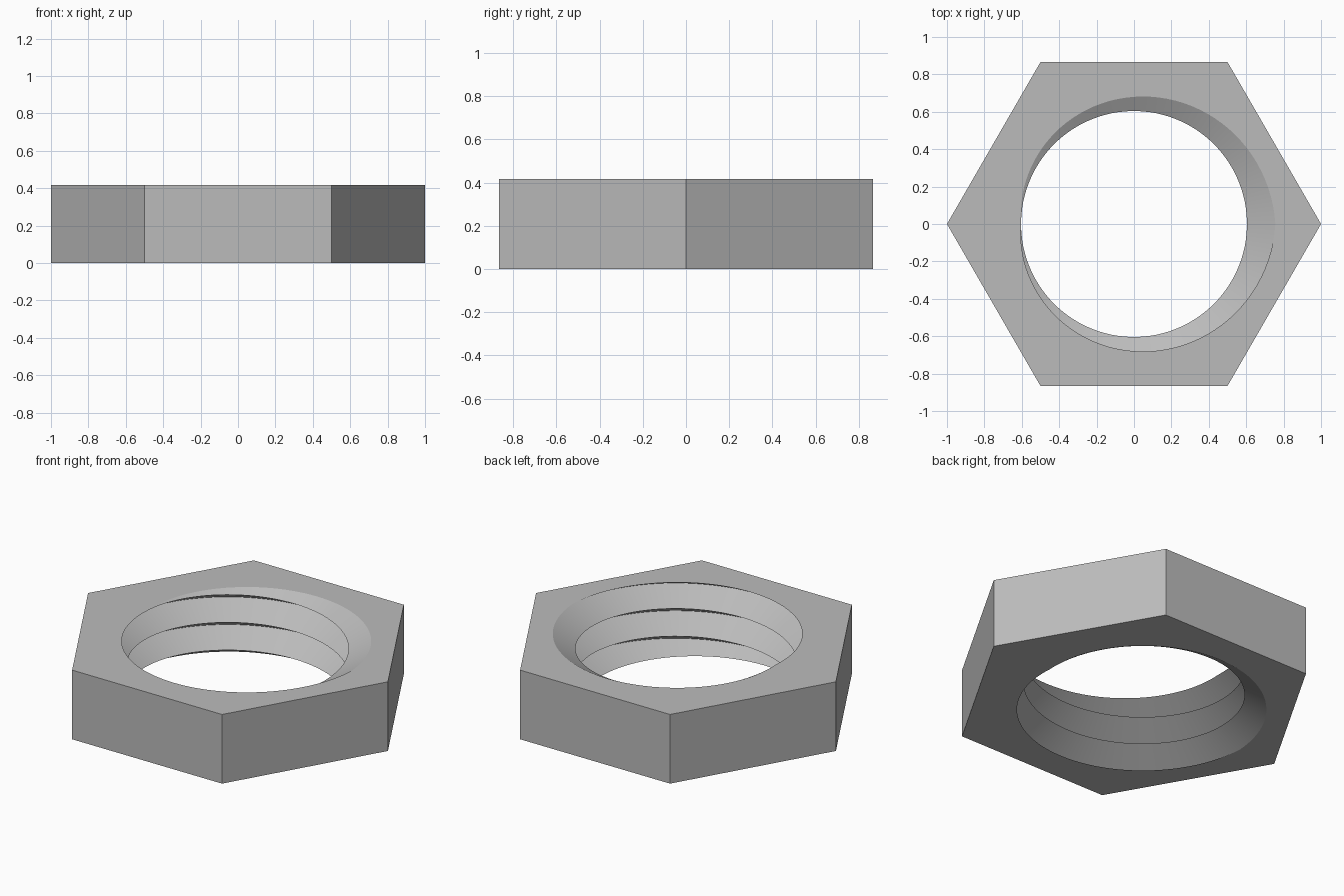
import bpy, bmesh, math
from mathutils import Vector

cube = bpy.data.objects.get("Cube")
if cube:
    bpy.data.objects.remove(cube, do_unlink=True)

HEIGHT = 0.417
PITCH = HEIGHT / 2.5
CREST, ROOT = 0.604, 0.756
SEGS = 96                      # steps per thread turn

steel = bpy.data.materials.new("grey_steel")
steel.use_nodes = True
colour = (0.5, 0.5, 0.5, 1)
steel.diffuse_color = colour
steel.node_tree.nodes["Principled BSDF"].inputs["Base Color"].default_value = colour

bm = bmesh.new()


def helix(radius, offset):
    """Right-handed helix, longer than the nut at both ends."""
    points = []
    for i in range(-SEGS * 2, SEGS * 4 + 1):
        turn = i / SEGS
        a = math.tau * turn
        points.append(bm.verts.new((radius * math.cos(a), radius * math.sin(a),
                                    PITCH * (turn + offset))))
    return points


# V-shaped internal thread: two flanks between the crest and the root helix
crest = helix(CREST, 0)
root = helix(ROOT, 0.5)
for i in range(len(crest) - 1):
    bm.faces.new((crest[i], crest[i + 1], root[i + 1], root[i]))
    if i + SEGS + 1 < len(crest):
        j = i + SEGS
        bm.faces.new((root[i], root[i + 1], crest[j + 1], crest[j]))

# Trim the thread flush with both end faces
for z, direction in ((0, -1), (HEIGHT, 1)):
    geom = bm.verts[:] + bm.edges[:] + bm.faces[:]
    bmesh.ops.bisect_plane(bm, geom=geom, dist=1e-5, plane_co=(0, 0, z),
                           plane_no=(0, 0, direction), clear_outer=True)
bmesh.ops.remove_doubles(bm, verts=bm.verts[:], dist=1e-4)

# Six outer flats
rings = []
for z in (0, HEIGHT):
    rings.append([bm.verts.new((math.cos(k * math.pi / 3), math.sin(k * math.pi / 3), z))
                  for k in range(6)])
low, high = rings
for k in range(6):
    n = (k + 1) % 6
    bm.faces.new((low[k], low[n], high[n], high[k]))

# End faces between the hexagon and the thread opening
for z, direction in ((0, -1), (HEIGHT, 1)):
    rim = [e for e in bm.edges if e.is_boundary
           and all(abs(v.co.z - z) < 1e-4 for v in e.verts)]
    bmesh.ops.triangle_fill(bm, edges=rim, use_beauty=True,
                            normal=Vector((0, 0, direction)))
bmesh.ops.recalc_face_normals(bm, faces=bm.faces[:])

mesh = bpy.data.meshes.new("hex_nut")
bm.to_mesh(mesh)
bm.free()
mesh.materials.append(steel)
nut = bpy.data.objects.new("hex_nut", mesh)
bpy.context.collection.objects.link(nut)

# Smooth thread flanks, crisp crests and outer edges
bpy.ops.object.select_all(action='DESELECT')
nut.select_set(True)
bpy.context.view_layer.objects.active = nut
bpy.ops.object.shade_smooth_by_angle(angle=math.radians(20))
